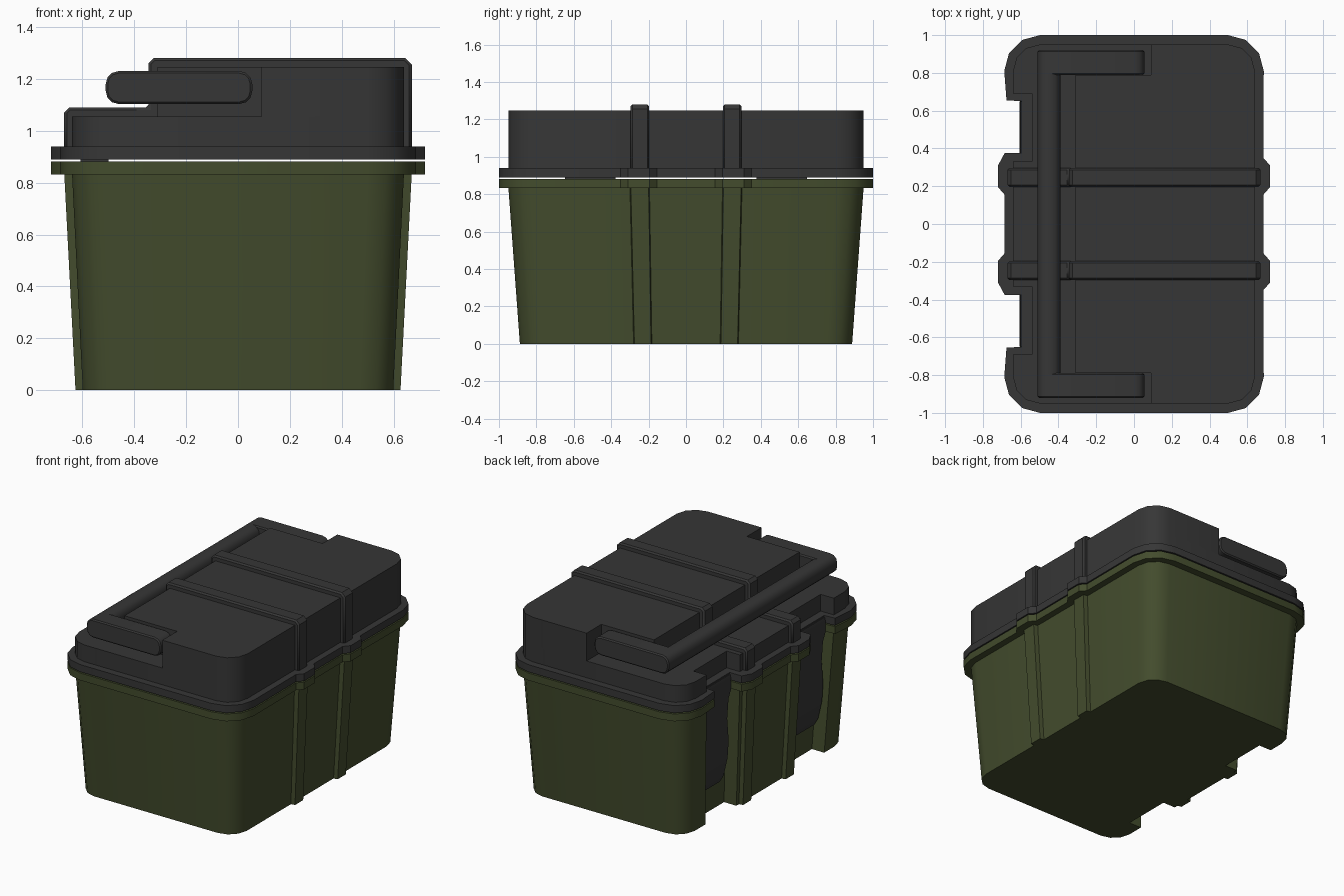
import bpy, bmesh, math

if "Cube" in bpy.data.objects:
    bpy.data.objects.remove(bpy.data.objects["Cube"])


def material(name, rgb):
    m = bpy.data.materials.new(name)
    m.diffuse_color = (*rgb, 1)
    m.use_nodes = True
    m.node_tree.nodes["Principled BSDF"].inputs["Base Color"].default_value = m.diffuse_color
    return m


CHARCOAL = material("charcoal plastic", (0.037, 0.037, 0.037))
OLIVE = material("olive plastic", (0.056, 0.072, 0.026))


def loft(name, rings, mat, bevel=0.0):
    """Join equal-length rings of points into a closed solid."""
    bm = bmesh.new()
    vs = [[bm.verts.new(p) for p in ring] for ring in rings]
    n = len(vs[0])
    for a, b in zip(vs, vs[1:]):
        for i in range(n):
            j = (i + 1) % n
            bm.faces.new((a[i], a[j], b[j], b[i]))
    bm.faces.new(vs[0][::-1])
    bm.faces.new(vs[-1])
    bmesh.ops.recalc_face_normals(bm, faces=bm.faces[:])
    me = bpy.data.meshes.new(name)
    bm.to_mesh(me)
    bm.free()
    me.materials.append(mat)
    ob = bpy.data.objects.new(name, me)
    bpy.context.collection.objects.link(ob)
    if bevel:
        mod = ob.modifiers.new("edge_bevel", "BEVEL")
        mod.width, mod.segments, mod.angle_limit = bevel, 1, math.radians(50)
    bpy.ops.object.select_all(action="DESELECT")
    ob.select_set(True)
    bpy.context.view_layer.objects.active = ob
    bpy.ops.object.shade_smooth_by_angle(angle=math.radians(36))
    return ob


def prism(name, half, levels, mat):
    """Mirror a half outline over y, stack it at (z, scale) levels."""
    outline = half + [(x, -y) for x, y in reversed(half)]
    return loft(name, [[(x * s, y * s, z) for x, y in outline] for z, s in levels], mat)


def slab(name, profile, y0, y1, mat, bevel=0.0):
    """Extrude an x-z profile along y."""
    return loft(name, [[(x, y, z) for x, z in profile] for y in (y0, y1)], mat, bevel)


def arc(cx, cy, r, start, steps=3):
    return [(cx + r * math.cos(math.radians(start + 90 * i / steps)),
             cy + r * math.sin(math.radians(start + 90 * i / steps))) for i in range(steps + 1)]


def corners(x, y, r):
    return arc(x - r, y - r, r, 0) + arc(-x + r, y - r, r, 90)


def rounded(x0, x1, z0, z1, r):
    return (arc(x1 - r, z1 - r, r, 0) + arc(x0 + r, z1 - r, r, 90)
            + arc(x0 + r, z0 + r, r, 180) + arc(x1 - r, z0 + r, r, 270))


# Outlines: the left side has two latch notches
notch = [(-0.64, 0.69), (-0.54, 0.69), (-0.54, 0.33), (-0.64, 0.33)]
rib_r = [(0.64, 0.195), (0.67, 0.2), (0.67, 0.295), (0.64, 0.3)]
rib_l = [(-x, y) for x, y in reversed(rib_r)]
shell = corners(0.64, 0.95, 0.14)
rim = ([(0.685, 0.155), (0.72, 0.195), (0.72, 0.31), (0.685, 0.35)]
       + corners(0.687, 1.0, 0.19)
       + [(-0.675, 0.655), (-0.595, 0.65), (-0.595, 0.375), (-0.685, 0.375),
          (-0.72, 0.31), (-0.72, 0.195), (-0.685, 0.155)])

# Tapered tub with ribs, and its rim
prism("tub", rib_r + shell + notch + rib_l, [(0, 0.935), (0.84, 1.0)], OLIVE)
prism("tub_rim", rim, [(0.832, 1), (0.882, 1)], OLIVE)

# Lid: rim, lower tier, raised tier with open recesses for the handle arms
prism("lid_rim", rim, [(0.89, 1), (0.94, 1)], CHARCOAL)
prism("lid_lower_tier", shell + notch, [(0.935, 1), (1.055, 1)], CHARCOAL)
raised = arc(0.50, 0.81, 0.14, 0) + [(0.09, 0.95), (0.09, 0.79), (-0.31, 0.79)]
prism("lid_raised_tier", raised, [(1.05, 1), (1.246, 1)], CHARCOAL)

# Straps over the lid, latches in the notches, handle arms
strap = [(-0.67, 0.93), (-0.67, 1.07), (-0.65, 1.09), (-0.345, 1.09), (-0.345, 1.26),
         (-0.325, 1.28), (0.645, 1.28), (0.67, 1.255), (0.67, 0.93)]
latch = [(-0.50, 0.93), (-0.60, 0.93), (-0.607, 0.90), (-0.607, 0.83), (-0.587, 0.76),
         (-0.577, 0.62), (-0.588, 0.47), (-0.58, 0.35), (-0.55, 0.22), (-0.52, 0.17),
         (-0.49, 0.17)]
for side, s in (("back", 1), ("front", -1)):
    slab("lid_strap_" + side, strap, 0.197 * s, 0.297 * s, CHARCOAL, 0.01)
    slab("latch_" + side, latch, 0.377 * s, 0.648 * s, CHARCOAL)
    slab("handle_arm_" + side, rounded(-0.51, 0.055, 1.103, 1.23, 0.05),
         0.79 * s, 0.92 * s, CHARCOAL, 0.008)

# Carry bar between the arms
slab("handle_bar", rounded(-0.51, -0.39, 1.103, 1.23, 0.05), -0.80, 0.80, CHARCOAL)
